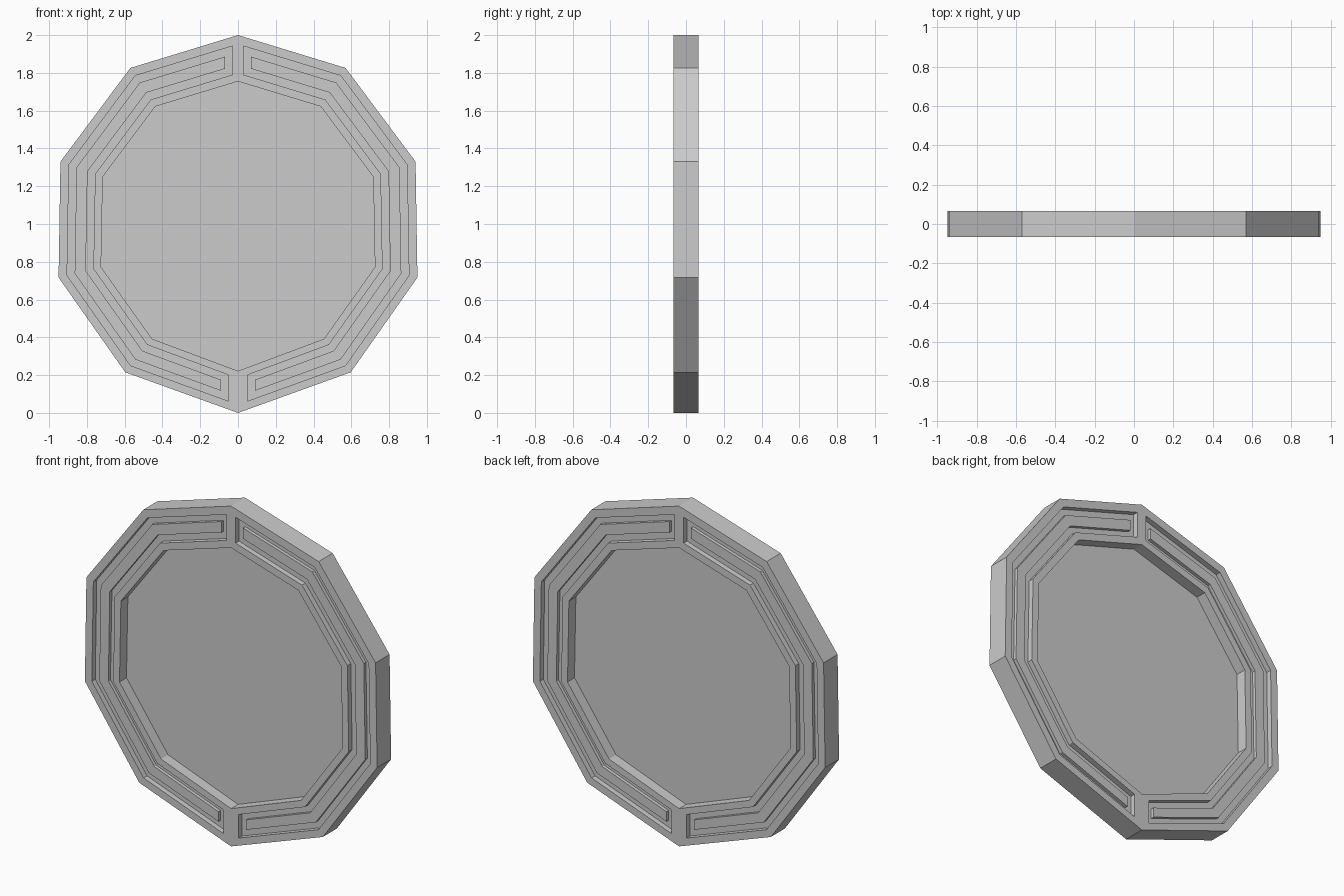
import bpy, bmesh

if "Cube" in bpy.data.objects:
    bpy.data.objects.remove(bpy.data.objects["Cube"])

# Right-half profiles (x, z) from top to bottom
OUTER = [(0, 2), (.57, 1.826), (.94, 1.33), (.95, .717), (.597, .215), (0, 0)]
INNER = [(0, 1.755), (.438, 1.622), (.716, 1.25), (.725, .772), (.455, .392), (0, .222)]
LEVELS = [0, .2, .38, .64, .82, 1]      # lines running from outer rim to inner rim
HALF = .065                             # half thickness
RECESS, PANEL = .032, .012              # depth of groove and of the raised strip in it


def stations(t):
    """Points of one rim line, with extra stops for the groove and strip ends."""
    c = [(a[0] + (b[0] - a[0]) * t, a[1] + (b[1] - a[1]) * t) for a, b in zip(OUTER, INNER)]

    def stop(a, b, x):
        f = (x - a[0]) / (b[0] - a[0])
        return (x, a[1] + (b[1] - a[1]) * f)
    return ([c[0], stop(c[0], c[1], .03), stop(c[0], c[1], .07)] + c[1:5]
            + [stop(c[5], c[4], .09), stop(c[5], c[4], .05), c[5]])


def cell_y(i, j):
    """Surface height of a grid cell: frame, groove or raised strip."""
    if 2 <= i <= 6 and j == 2:
        return HALF - PANEL
    if 1 <= i <= 7 and 1 <= j <= 3:
        return HALF - RECESS
    return HALF


def add_object(name, bm):
    mesh = bpy.data.meshes.new(name)
    bm.to_mesh(mesh)
    bm.free()
    ob = bpy.data.objects.new(name, mesh)
    bpy.context.collection.objects.link(ob)
    return ob


# Frame: quarter surface repeated left/right and front/back
lines = [stations(t) for t in LEVELS]
bm = bmesh.new()
for sx in (1, -1):
    for sy in (1, -1):
        def face(pts):
            bm.faces.new([bm.verts.new((sx * x, sy * y, z)) for (x, z), y in pts])

        def wall(p, q, y0, y1):
            if abs(y0 - y1) > 1e-6:
                face([(p, y0), (q, y0), (q, y1), (p, y1)])

        for i in range(9):
            for j in range(5):
                y = cell_y(i, j)
                a, b = lines[j][i], lines[j][i + 1]
                d, c = lines[j + 1][i], lines[j + 1][i + 1]
                face([(a, y), (b, y), (c, y), (d, y)])
                if j < 4:
                    wall(d, c, y, cell_y(i, j + 1))
                if i < 8:
                    wall(b, c, y, cell_y(i + 1, j))
            # outer and inner edges of the rim
            for line in (lines[0], lines[-1]):
                wall(line[i], line[i + 1], HALF, 0)
bmesh.ops.remove_doubles(bm, verts=bm.verts, dist=1e-5)
bmesh.ops.recalc_face_normals(bm, faces=bm.faces)
add_object("frame", bm)

# Pane: single flat sheet in the middle of the frame
bm = bmesh.new()
loop = INNER + [(-x, z) for x, z in INNER[4:0:-1]]
bm.faces.new([bm.verts.new((x, 0, z)) for x, z in reversed(loop)])
bmesh.ops.recalc_face_normals(bm, faces=bm.faces)
add_object("pane", bm)
